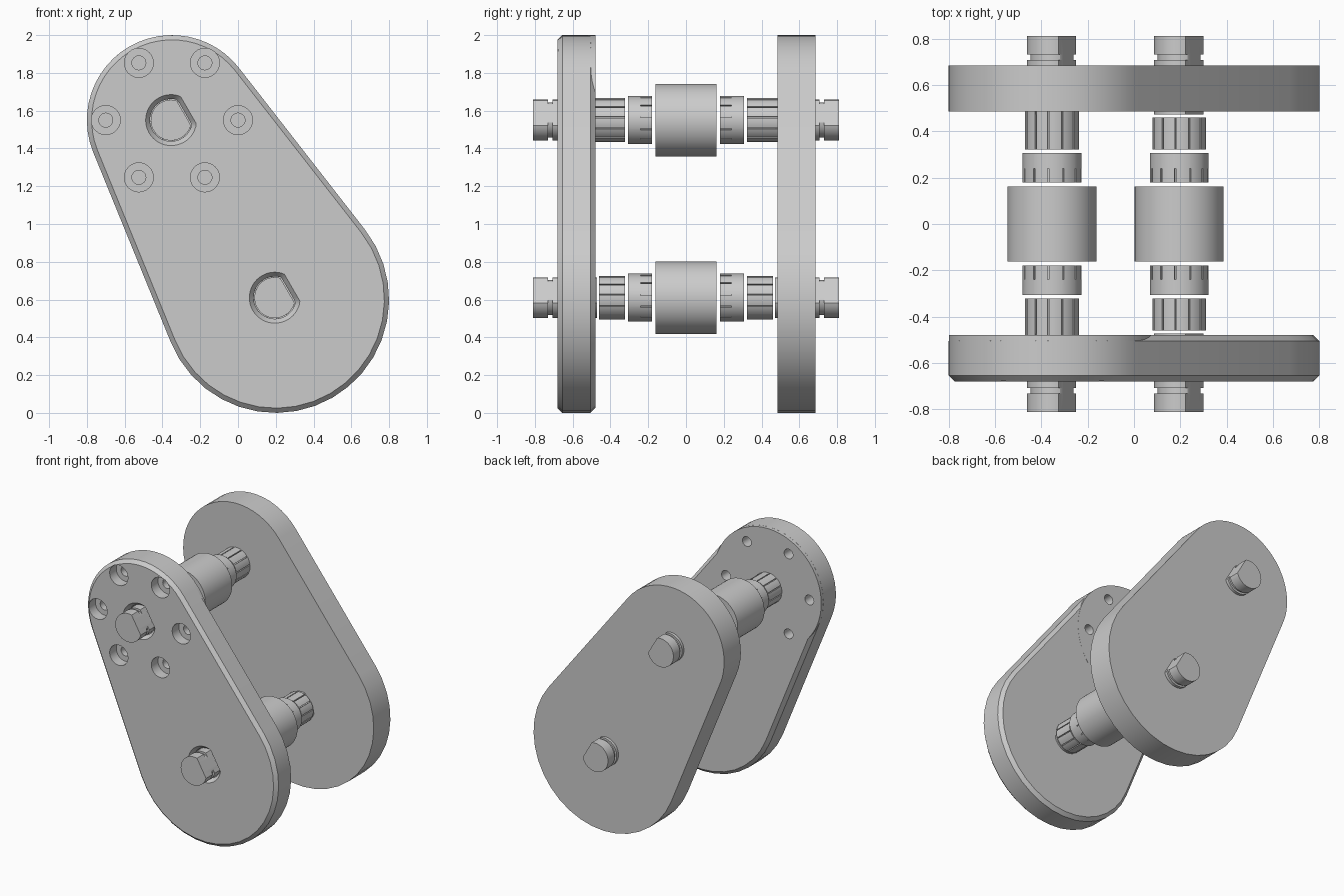
import bpy, bmesh
from math import sin, cos, acos, atan2, radians, pi, tau, hypot

cube = bpy.data.objects.get("Cube")
if cube:
    bpy.data.objects.remove(cube, do_unlink=True)

steel = bpy.data.materials.new("plain grey steel")
steel.use_nodes = True
grey = (0.6, 0.6, 0.6, 1)
steel.diffuse_color = grey
steel.node_tree.nodes["Principled BSDF"].inputs["Base Color"].default_value = grey

UPPER = (-0.354, 1.55)
LOWER = (0.195, 0.61)
FLAT = radians(30)  # direction the shaft flats face


def polar(c, r, a):
    return (c[0] + r * cos(a), c[1] + r * sin(a))


def circle(c, r, n=48):
    return [polar(c, r, tau * i / n) for i in range(n)]


def d_shape(c, r, flat, n=48):
    """Circle cut by one flat at the given distance from the centre."""
    pts = []
    for i in range(n):
        a = tau * i / n
        toward = cos(a - FLAT)
        pts.append(polar(c, min(r, flat / toward) if toward > 0.01 else r, a))
    return pts


def slotted(c, r, depth, slots=12, half=0.03):
    """Circle with narrow slots around the rim."""
    pts = []
    step = tau / slots
    for i in range(slots):
        a = i * step + step / 4
        pts += [polar(c, r, a - half), polar(c, r - depth, a - half),
                polar(c, r - depth, a + half), polar(c, r, a + half)]
        pts += [polar(c, r, a + step * k / 4) for k in (1, 2, 3)]
    return pts


def link_outline(inset=0.0):
    """Two unequal arcs joined by their tangents."""
    top, low = (-0.35, 1.55), (0.2, 0.6)
    r_top, r_low = 0.45, 0.6
    dx, dz = low[0] - top[0], low[1] - top[1]
    spread = acos((r_top - r_low) / hypot(dx, dz))
    start = atan2(dz, dx) + spread
    end = atan2(dz, dx) - spread + tau
    pts = [polar(top, r_top - inset, start + (end - start) * i / 24) for i in range(25)]
    sweep = start + tau - end
    return pts + [polar(low, r_low - inset, end + sweep * i / 20) for i in range(21)]


def add_loft(bm, rings):
    """Skin matching outlines placed along y and cap both ends."""
    loops = [[bm.verts.new((x, y, z)) for x, z in pts] for y, pts in rings]
    for a, b in zip(loops, loops[1:]):
        for i in range(len(a)):
            j = (i + 1) % len(a)
            bm.faces.new((a[i], a[j], b[j], b[i]))
    bm.faces.new(loops[0])
    bm.faces.new(loops[-1])


def build(name, *lofts):
    bm = bmesh.new()
    for rings in lofts:
        add_loft(bm, rings)
    bmesh.ops.remove_doubles(bm, verts=bm.verts, dist=1e-5)
    bmesh.ops.recalc_face_normals(bm, faces=bm.faces)
    mesh = bpy.data.meshes.new(name)
    bm.to_mesh(mesh)
    bm.free()
    mesh.materials.append(steel)
    obj = bpy.data.objects.new(name, mesh)
    bpy.context.collection.objects.link(obj)
    return obj


def activate(obj):
    bpy.ops.object.select_all(action='DESELECT')
    obj.select_set(True)
    bpy.context.view_layer.objects.active = obj


def finish(obj):
    activate(obj)
    bpy.ops.object.shade_smooth_by_angle(angle=radians(25))


def cut(obj, cutters):
    activate(obj)
    for cutter in cutters:
        mod = obj.modifiers.new("holes", 'BOOLEAN')
        mod.operation = 'DIFFERENCE'
        mod.solver = 'EXACT'
        mod.object = cutter
        bpy.ops.object.modifier_apply(modifier=mod.name)


# Side plates: front one chamfered on both faces, back one square
back_plate = build("back_plate", [(0.485, link_outline()), (0.685, link_outline())])
front_plate = build("front_plate", [
    (-0.68, link_outline(0.025)), (-0.655, link_outline()),
    (-0.505, link_outline()), (-0.48, link_outline(0.025))])

# Round flange on the inner face of the front plate
flange_centre = (-0.35, 1.55)
flange = build("flange_disc", [(-0.52, circle(flange_centre, 0.4495, 64)),
                               (-0.4795, circle(flange_centre, 0.4495, 64))])

# Counterbored bolt holes and chamfered shaft holes
bolt_holes = []
for i in range(6):
    c = polar(flange_centre, 0.35, tau * i / 6)
    bolt_holes.append([(y, circle(c, r, 24)) for y, r in
                       ((-0.75, 0.077), (-0.6, 0.077), (-0.6, 0.037), (-0.4, 0.037))])
shaft_holes = [[(y, d_shape(c, r, r - 0.029)) for y, r in
                ((-0.75, 0.135), (-0.68, 0.135), (-0.65, 0.112), (-0.4, 0.112))]
               for c in (UPPER, LOWER)]
cutters = [build("bolt_hole_cutter", *bolt_holes), build("shaft_hole_cutter", *shaft_holes)]
for part in (front_plate, flange):
    cut(part, cutters)
for cutter in cutters:
    bpy.data.objects.remove(cutter, do_unlink=True)
for part in (front_plate, flange, back_plate):
    finish(part)

# Two roller shafts, symmetric front to back
for label, c, sleeve_end in (("upper", UPPER, 0.485), ("lower", LOWER, 0.46)):
    finish(build(label + "_roller", [(-0.161, circle(c, 0.192, 64)),
                                     (0.161, circle(c, 0.192, 64))]))
    for side, s in (("front", -1), ("back", 1)):
        prefix = label + "_" + side
        # Collar, slotted on the half nearest the roller
        finish(build(prefix + "_collar", [
            (s * 0.18, slotted(c, 0.127, 0.008)), (s * 0.24, slotted(c, 0.127, 0.008)),
            (s * 0.24, slotted(c, 0.127, 0)), (s * 0.306, slotted(c, 0.127, 0))]))
        # Splined sleeve
        finish(build(prefix + "_splined_sleeve", [
            (s * 0.322, slotted(c, 0.116, 0.012)),
            (s * sleeve_end, slotted(c, 0.116, 0.012))]))
        # Flatted shaft end with a retaining groove
        finish(build(prefix + "_shaft_end", [
            (s * y, d_shape(c, r, 0.077)) for y, r in
            ((0.472, 0.108), (0.707, 0.108), (0.707, 0.093),
             (0.731, 0.093), (0.731, 0.108), (0.811, 0.108))]))
